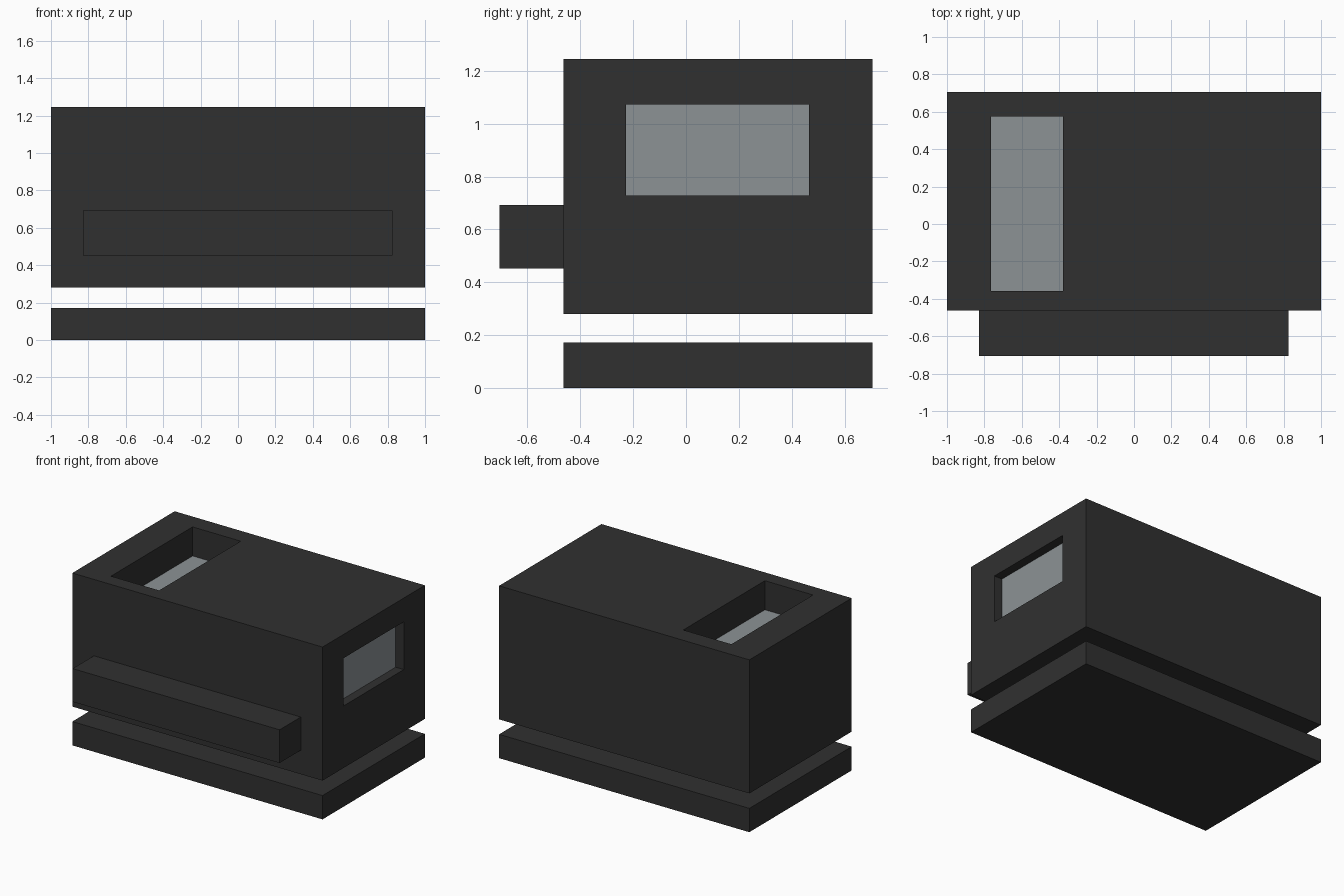
import bpy

# Remove the default cube
if "Cube" in bpy.data.objects:
    bpy.data.objects.remove(bpy.data.objects["Cube"], do_unlink=True)


def make_material(name, rgb):
    mat = bpy.data.materials.new(name)
    mat.use_nodes = True
    mat.diffuse_color = (*rgb, 1)
    bsdf = next(n for n in mat.node_tree.nodes if n.type == 'BSDF_PRINCIPLED')
    bsdf.inputs["Base Color"].default_value = (*rgb, 1)
    return mat


def box(name, lo, hi, mat=None):
    """Axis-aligned box between two corners."""
    centre = [(a + b) / 2 for a, b in zip(lo, hi)]
    bpy.ops.mesh.primitive_cube_add(size=1, location=centre)
    obj = bpy.context.object
    obj.name = name
    obj.scale = [b - a for a, b in zip(lo, hi)]
    bpy.ops.object.transform_apply(location=False, rotation=False, scale=True)
    if mat:
        obj.data.materials.append(mat)
    return obj


def recess(target, lo, hi):
    """Cut a box-shaped pocket out of the target."""
    cutter = box("recess_cutter", lo, hi)
    cutter.hide_render = True
    mod = target.modifiers.new("recess", 'BOOLEAN')
    mod.operation = 'DIFFERENCE'
    mod.solver = 'EXACT'
    mod.object = cutter
    bpy.ops.object.select_all(action='DESELECT')
    bpy.context.view_layer.objects.active = target
    target.select_set(True)
    bpy.ops.object.modifier_apply(modifier=mod.name)
    bpy.data.objects.remove(cutter, do_unlink=True)


charcoal = make_material("charcoal", (0.030, 0.030, 0.030))
glass = make_material("grey glass", (0.262, 0.288, 0.302))

# Base slab, floating body and front ledge
box("base_slab", (-1, -0.463, 0), (1, 0.705, 0.172), charcoal)
body = box("body", (-1, -0.463, 0.28), (1, 0.705, 1.245), charcoal)
box("front_ledge", (-0.828, -0.705, 0.453), (0.826, -0.463, 0.693), charcoal)

# Deep pocket in the top, shallow pocket in the left side
recess(body, (-0.765, -0.358, 1.03), (-0.38, 0.574, 1.4))
recess(body, (0.93, -0.226, 0.728), (1.2, 0.465, 1.073))

# Panes on the pocket floors
box("top_pane", (-0.765, -0.358, 1.03), (-0.38, 0.574, 1.035), glass)
box("side_pane", (0.93, -0.226, 0.728), (0.935, 0.465, 1.073), glass)
